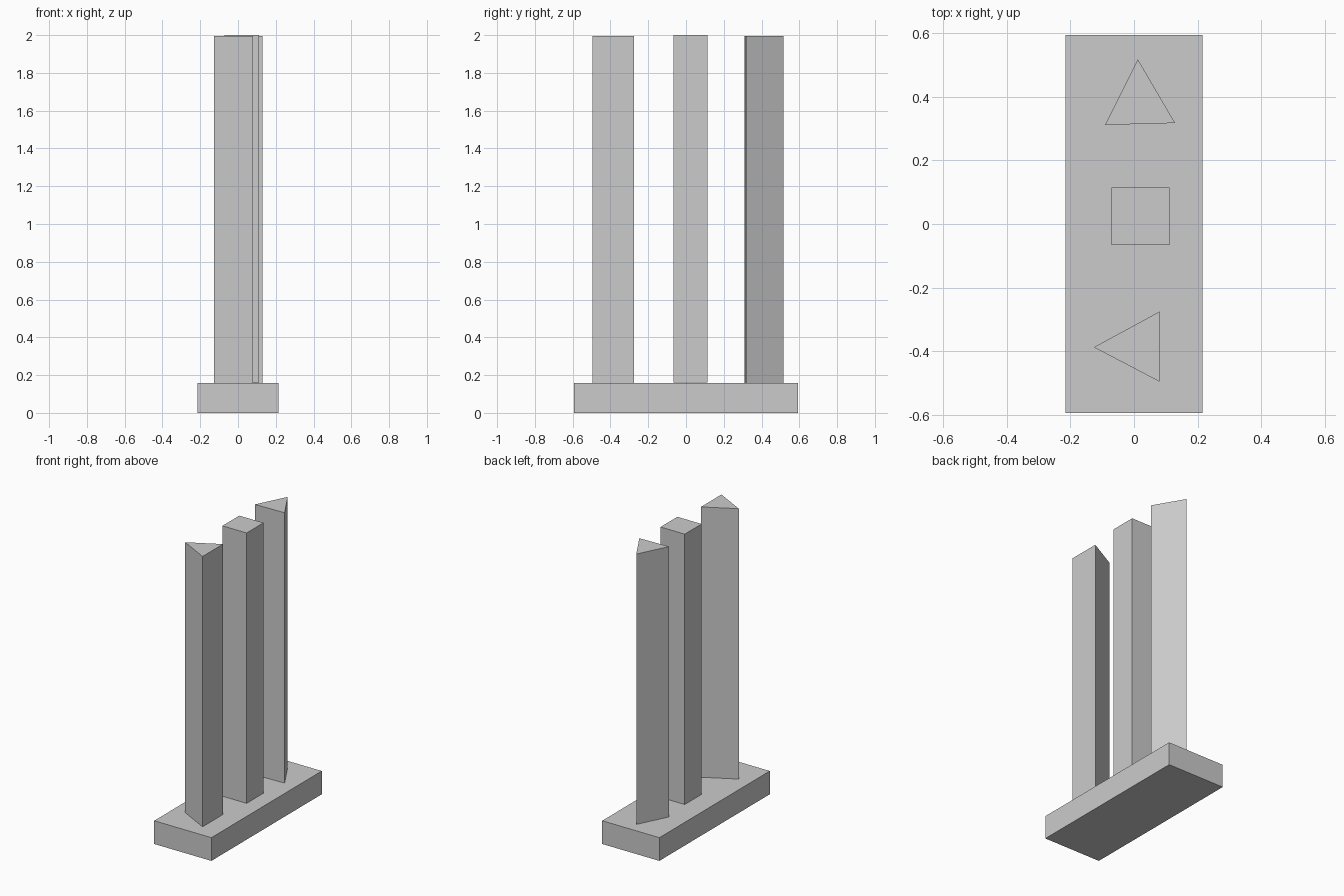
import bpy
import bmesh

if "Cube" in bpy.data.objects:
    bpy.data.objects.remove(bpy.data.objects["Cube"])


def prism(name, outline, z0, z1):
    """Closed vertical prism from a counter-clockwise outline."""
    bm = bmesh.new()
    low = [bm.verts.new((x, y, z0)) for x, y in outline]
    high = [bm.verts.new((x, y, z1)) for x, y in outline]
    bm.faces.new(low[::-1])
    bm.faces.new(high)
    n = len(outline)
    for i in range(n):
        j = (i + 1) % n
        bm.faces.new((low[i], low[j], high[j], high[i]))
    mesh = bpy.data.meshes.new(name)
    bm.to_mesh(mesh)
    bm.free()
    obj = bpy.data.objects.new(name, mesh)
    bpy.context.collection.objects.link(obj)
    return obj


def rect(x0, x1, y0, y1):
    return [(x0, y0), (x1, y0), (x1, y1), (x0, y1)]


# Rectangular base slab
prism("base", rect(-0.215, 0.215, -0.593, 0.593), 0, 0.158)

# Front triangular pillar, pointing left
prism("front_pillar", [(-0.126, -0.387), (0.08, -0.495), (0.08, -0.275)], 0.158, 1.996)

# Middle square pillar
prism("middle_pillar", rect(-0.071, 0.111, -0.066, 0.115), 0.162, 2.0)

# Back triangular pillar, pointing backwards
prism("back_pillar", [(-0.091, 0.311), (0.129, 0.317), (0.012, 0.517)], 0.158, 1.996)
